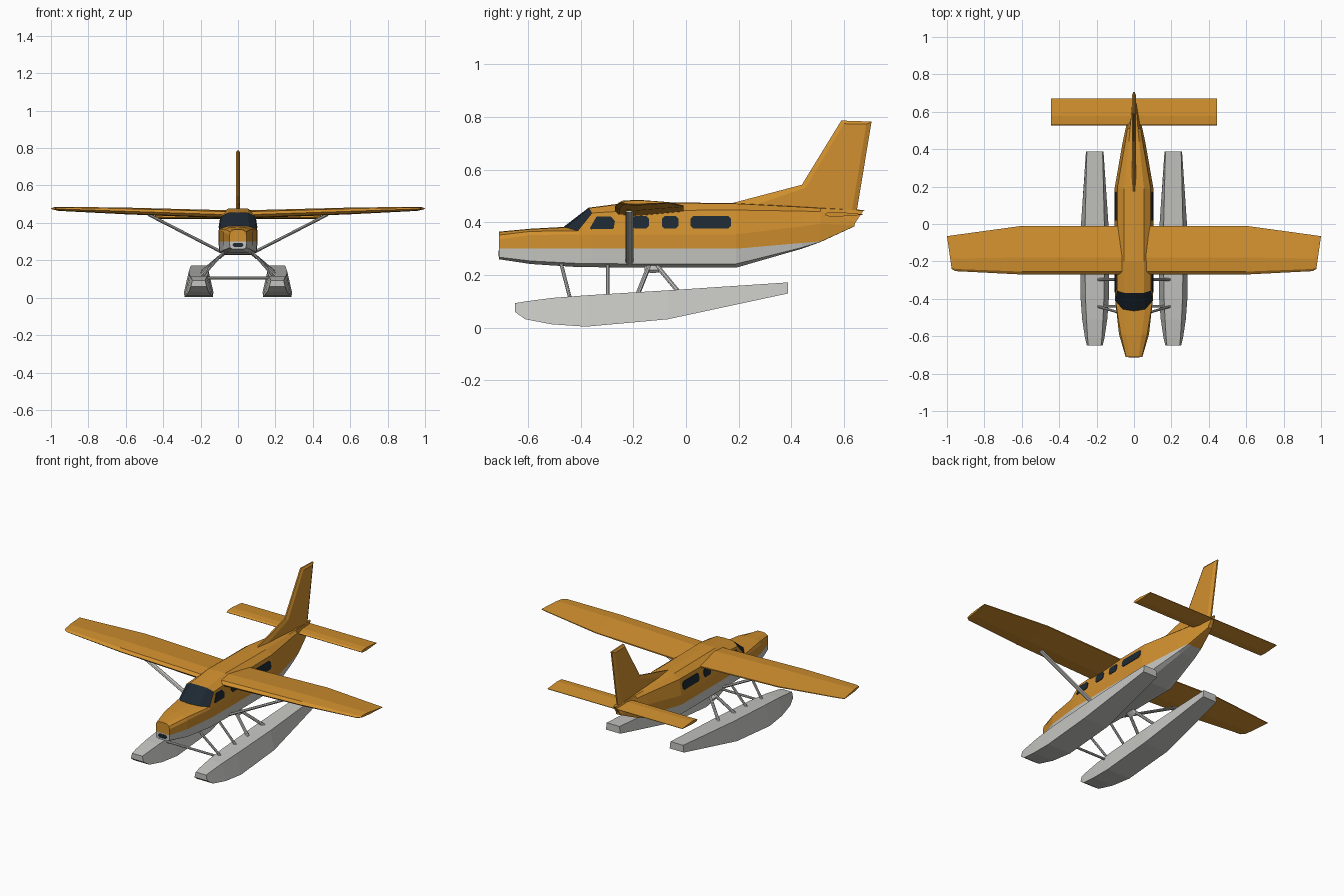
import bpy, bmesh, math
from mathutils import Vector


def material(name, rgb):
    m = bpy.data.materials.new(name)
    m.diffuse_color = (*rgb, 1)
    return m


ORANGE = material("orange_paint", (0.64, 0.28, 0.028))
GREY = material("light_grey", (0.56, 0.56, 0.54))
GLASS = material("dark_glass", (0.013, 0.022, 0.032))


def loft(name, rings, mats, rule=lambda i, h: 0):
    """Skin equal-length rings; caps are strips so they can be coloured too."""
    bm = bmesh.new()
    vs = [[bm.verts.new(p) for p in r] for r in rings]
    n = len(rings[0])
    for i in range(len(vs) - 1):
        for k in range(n):
            j = (k + 1) % n
            f = bm.faces.new((vs[i][k], vs[i][j], vs[i + 1][j], vs[i + 1][k]))
            f.material_index = rule(i, min(k, n - 2 - k))
    for i, r in ((0, vs[0]), (len(vs) - 2, vs[-1])):
        for k in range((n - 1) // 2):
            quad = [r[k], r[k + 1], r[n - 2 - k], r[n - 1 - k]]
            f = bm.faces.new(list(dict.fromkeys(quad)))
            f.material_index = rule(i, k)
    bmesh.ops.recalc_face_normals(bm, faces=bm.faces)
    me = bpy.data.meshes.new(name)
    bm.to_mesh(me)
    bm.free()
    for m in mats:
        me.materials.append(m)
    ob = bpy.data.objects.new(name, me)
    bpy.context.collection.objects.link(ob)
    return ob


def strut(name, a, b, ru=0.007, rv=0.007):
    a, b = Vector(a), Vector(b)
    d = (b - a).normalized()
    u = d.cross(Vector((0, 1, 0))).normalized()
    v = u.cross(d)
    ang = [math.tau * k / 8 for k in range(8)]
    loft(name, [[p + u * ru * math.cos(t) + v * rv * math.sin(t) for t in ang]
                for p in (a, b)], [GREY])


# Fuselage: y, side half width, roof half width, then belly, paint line,
# side, shoulder and roof heights, and forward/back sweep of the upper points
STATIONS = [
    (-0.71, 0.045, 0.042, 0.260, 0.300, 0.335, 0.352, 0.365, 0),
    (-0.59, 0.080, 0.070, 0.242, 0.300, 0.352, 0.366, 0.376, 0),
    (-0.405, 0.101, 0.099, 0.230, 0.300, 0.355, 0.368, 0.383, -0.06),
    (-0.355, 0.103, 0.090, 0.230, 0.300, 0.355, 0.436, 0.456, -0.015),
    (-0.20, 0.104, 0.090, 0.228, 0.300, 0.355, 0.445, 0.478, 0),
    (0.19, 0.104, 0.089, 0.228, 0.300, 0.355, 0.447, 0.473, 0),
    (0.44, 0.060, 0.046, 0.300, 0.322, 0.385, 0.443, 0.460, 0),
    (0.51, 0.045, 0.035, 0.325, 0.328, 0.395, 0.441, 0.456, 0),
    (0.64, 0.013, 0.012, 0.385, 0.387, 0.390, 0.400, 0.447, 0.04),
]
rings = []
for y, w, wt, zb, zc, zm, zs, zt, sw in STATIONS:
    half = [(0.65 * w, y, zb), (0.97 * w, y, zb + (zc - zb) * 0.2),
            (w, y, zc), (w, y, zm), (wt, y + 0.1 * sw, zs),
            (0.6 * wt, y + 0.85 * sw, zt - 0.002)]
    rings.append(half + [(0, y + sw, zt)] + [(-x, a, b) for x, a, b in reversed(half)])


def body_colour(i, h):
    if i == 2 and h >= 4:
        return 2                       # windshield
    return 1 if h < 2 and i < 7 else 0  # grey belly, orange above


loft("fuselage", rings, [ORANGE, GREY, GLASS], body_colour)

# Nose intake
intake = [(-0.03, 0.282), (-0.022, 0.293), (0.022, 0.293), (0.03, 0.282),
          (0.02, 0.271), (-0.02, 0.271)]
loft("nose_intake", [[(x, y, z) for x, z in intake] for y in (-0.713, -0.706)], [GLASS])


# Lifting surfaces from a simple faceted aerofoil
FOIL = [(0, 0), (0.06, 0.38), (0.35, 0.55), (1, 0.08), (1, -0.08), (0.35, -0.45), (0.06, -0.35)]


def surface(name, sections):
    """sections: (x at front, x at back, front y, back y, z, thickness)"""
    half = [[(xa + (xb - xa) * c, ya + (yb - ya) * c, z + t * h) for c, h in FOIL]
            for xa, xb, ya, yb, z, t in sections]
    left = [[(-x, y, z) for x, y, z in r] for r in reversed(half)]
    loft(name, left + half[1 if sections[0][0] == 0 else 0:], [ORANGE])


surface("wing", [(0, 0, -0.27, -0.01, 0.442, 0.044),
                 (0.6, 0.6, -0.27, -0.01, 0.462, 0.036),
                 (0.955, 0.965, -0.252, -0.06, 0.474, 0.022),
                 (0.975, 1.0, -0.24, -0.065, 0.476, 0.014)])
surface("tailplane", [(0, 0, 0.527, 0.67, 0.43, 0.018),
                      (0.445, 0.445, 0.527, 0.67, 0.43, 0.018)])

# Tail fin with bevelled rim
rim = [(0.17, 0.472), (0.44, 0.543), (0.59, 0.787), (0.705, 0.783), (0.648, 0.44)]
core = [(0.25, 0.462), (0.455, 0.532), (0.60, 0.775), (0.685, 0.773), (0.63, 0.44)]
loft("tail_fin", [[(x, y, z) for y, z in prof]
                  for x, prof in ((-0.012, core), (-0.004, rim), (0.004, rim), (0.012, core))],
     [ORANGE])

# Side windows: back-sloping first pane, then three chamfered panes
PANES = [[(-0.365, 0.378), (-0.34, 0.422), (-0.285, 0.422), (-0.27, 0.405), (-0.275, 0.376), (-0.36, 0.374)]]
for y0, y1 in ((-0.205, -0.14), (-0.092, -0.028), (0.018, 0.17)):
    z0, z1, c = 0.377, 0.424, 0.01
    PANES.append([(y0, z0 + c), (y0, z1 - c), (y0 + c, z1), (y1 - c, z1),
                  (y1, z1 - c), (y1, z0 + c), (y1 - c, z0), (y0 + c, z0)])

# Floats: y, bottom z, deck z, bottom half width, deck half width
FLOAT = [(-0.65, 0.060, 0.093, 0.042, 0.034), (-0.61, 0.032, 0.100, 0.052, 0.038),
         (-0.51, 0.013, 0.113, 0.067, 0.044), (-0.38, 0.004, 0.123, 0.077, 0.050),
         (-0.07, 0.032, 0.142, 0.078, 0.053), (0.387, 0.130, 0.172, 0.047, 0.042)]

for s, side in ((1, "right"), (-1, "left")):
    for i, pane in enumerate(PANES):
        loft(f"{side}_window_{i + 1}",
             [[(s * (0.104 - (z - 0.355) * 0.165 + o), y, z) for y, z in pane]
              for o in (-0.005, 0.0035)], [GLASS])
    loft(f"{side}_float",
         [[(s * 0.21 - wb, y, zb), (s * 0.21 - wt, y, zt),
           (s * 0.21 + wt, y, zt), (s * 0.21 + wb, y, zb)]
          for y, zb, zt, wb, wt in FLOAT], [GREY])
    # Wing brace and float legs
    strut(f"{side}_wing_brace", (s * 0.09, -0.215, 0.245), (s * 0.48, -0.215, 0.445), 0.008, 0.015)
    strut(f"{side}_front_leg", (s * 0.075, -0.475, 0.245), (s * 0.195, -0.44, 0.11))
    strut(f"{side}_middle_leg", (s * 0.08, -0.297, 0.24), (s * 0.195, -0.297, 0.12))
    strut(f"{side}_rear_leg_a", (s * 0.08, -0.14, 0.235), (s * 0.195, -0.182, 0.13), 0.008, 0.009)
    strut(f"{side}_rear_leg_b", (s * 0.08, -0.11, 0.235), (s * 0.195, -0.03, 0.138), 0.008, 0.009)
    strut(f"{side}_leg_bracket", (s * 0.075, -0.125, 0.235), (s * 0.1, -0.125, 0.214), 0.008, 0.032)

# Bar between the floats
strut("float_crossbar", (-0.18, -0.44, 0.105), (0.18, -0.44, 0.105))
